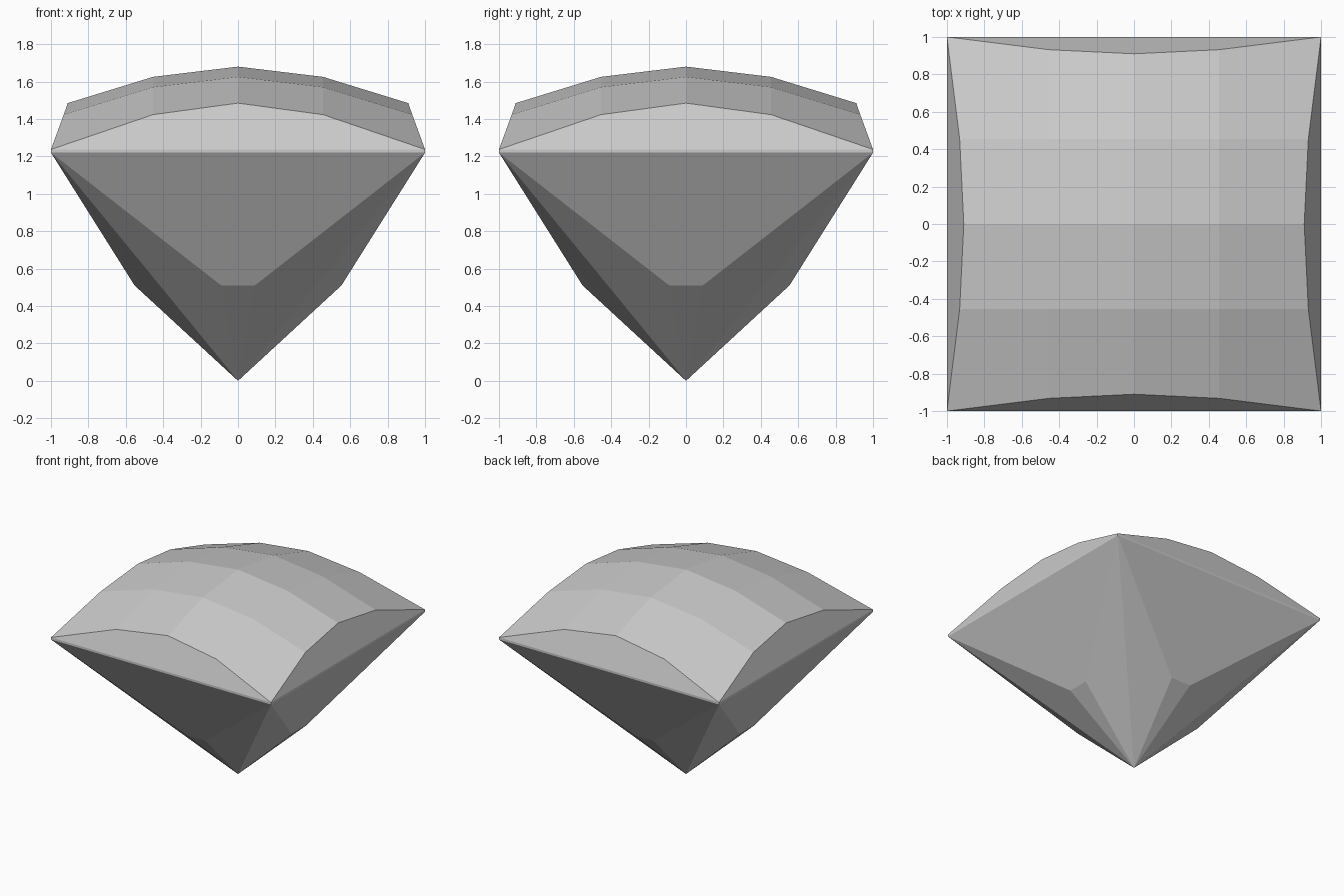
import bpy
import bmesh
from mathutils import Matrix, Vector

cube = bpy.data.objects.get("Cube")
if cube:
    bpy.data.objects.remove(cube)

GIRDLE_LOW, GIRDLE_TOP, PEAK = 1.22, 1.237, 1.68
GRID = (0, 0.455)              # crown facet lines
RIM = (0.91, 0.932, 1.0)       # bowed crown outline, middle to corner
CULET = Vector((0, 0, 0))


def drop(d):
    """How far the faceted crown falls at distance d from its middle."""
    return 0.121 * d if d < GRID[1] else 0.055 + 0.308 * (d - GRID[1])


def crown_point(i, j):
    """Point of the crown net, i and j running from -2 to 2."""
    def along(a, b):
        size = RIM[abs(b)] if abs(a) == 2 else GRID[abs(a)]
        return size if a > 0 else -size
    x, y = along(i, j), along(j, i)
    z = GIRDLE_TOP if abs(i) == abs(j) == 2 else PEAK - drop(abs(x)) - drop(abs(y))
    return Vector((x, y, z))


def add_face(bm, points):
    bm.faces.new([bm.verts.new(p) for p in points])


bm = bmesh.new()

# Domed crown facets
for i in range(-2, 2):
    for j in range(-2, 2):
        add_face(bm, [crown_point(*ij) for ij in
                      ((i, j), (i + 1, j), (i + 1, j + 1), (i, j + 1))])

# One side, turned four times about the upright axis
for quarter in range(4):
    turn = Matrix.Rotation(quarter * 1.5707963, 3, 'Z')
    left_top, right_top = Vector((-1, -1, GIRDLE_TOP)), Vector((1, -1, GIRDLE_TOP))
    left_low, right_low = Vector((-1, -1, GIRDLE_LOW)), Vector((1, -1, GIRDLE_LOW))
    left_tip, right_tip = Vector((-0.09, -0.553, 0.51)), Vector((0.09, -0.553, 0.51))
    side = [
        [crown_point(i, -2) for i in range(2, -3, -1)],    # sloping crown wall
        [left_low, right_low, right_top, left_top],        # thin girdle
        [left_low, left_tip, right_tip, right_low],        # main lower facet
        [left_tip, CULET, right_tip],                      # small facet at the point
        [left_low, CULET, left_tip],                       # corner facets
        [right_low, right_tip, CULET],
    ]
    for points in side:
        add_face(bm, [turn @ p for p in points])

bmesh.ops.remove_doubles(bm, verts=bm.verts, dist=0.001)
bmesh.ops.recalc_face_normals(bm, faces=bm.faces)

mesh = bpy.data.meshes.new("square_cut_gem")
bm.to_mesh(mesh)
bm.free()
gem = bpy.data.objects.new("square_cut_gem", mesh)
bpy.context.collection.objects.link(gem)

# Single flat colour
grey = bpy.data.materials.new("light_grey")
grey.use_nodes = True
colour = (0.6, 0.6, 0.6, 1)
grey.diffuse_color = colour
grey.node_tree.nodes["Principled BSDF"].inputs["Base Color"].default_value = colour
mesh.materials.append(grey)
